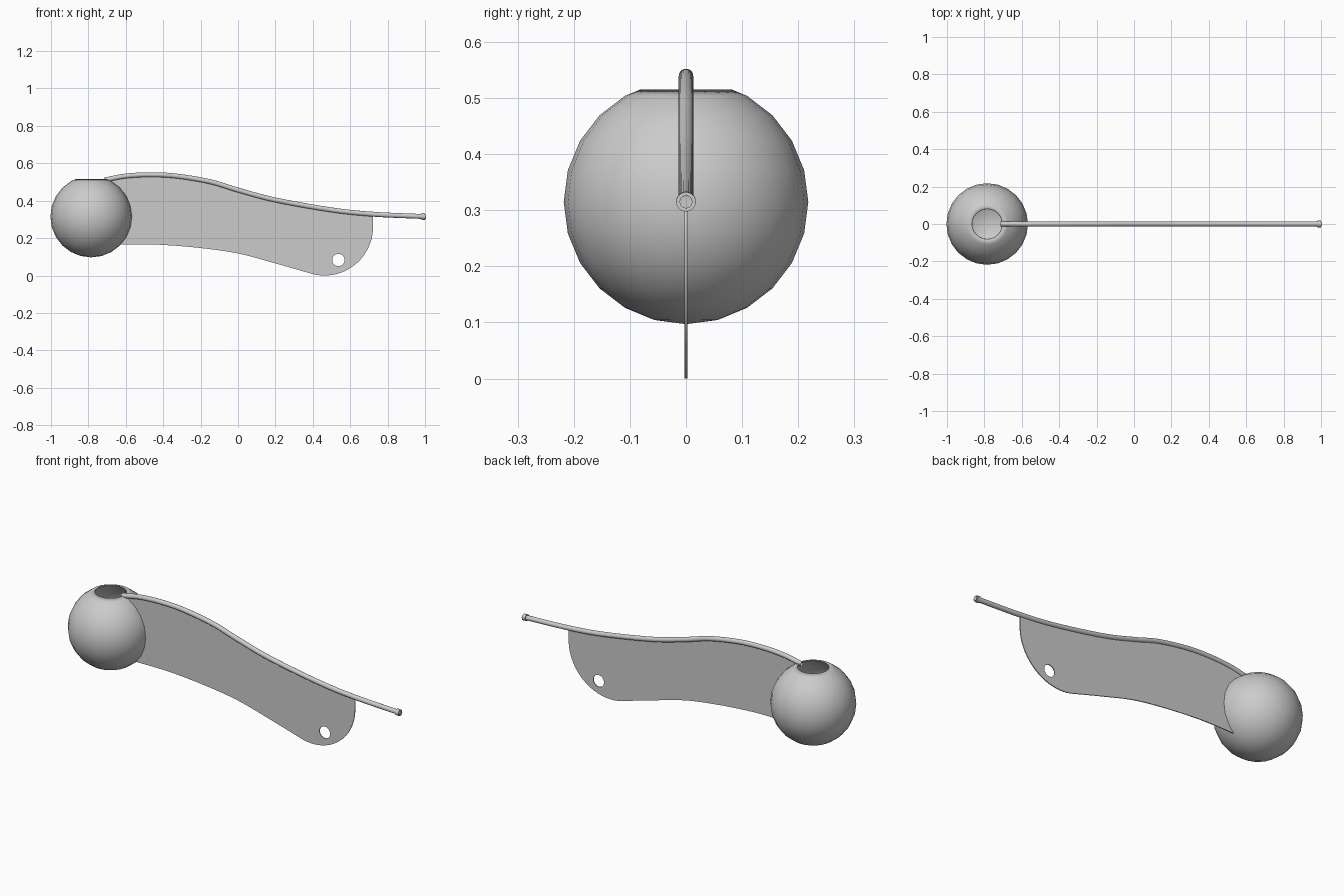
import bpy, bmesh, math
from mathutils import Vector

if "Cube" in bpy.data.objects:
    bpy.data.objects.remove(bpy.data.objects["Cube"])

CX, CZ, R = -0.785, 0.315, 0.218   # bowl centre and radius


def spline(pts, n=6):
    """Catmull-Rom samples through (x, z) points."""
    p = [Vector(q) for q in pts]
    p = [2 * p[0] - p[1]] + p + [2 * p[-1] - p[-2]]
    out = []
    for i in range(1, len(p) - 2):
        a, b, c, d = p[i - 1:i + 3]
        for k in range(n):
            t = k / n
            out.append(0.5 * (2 * b + (c - a) * t + (2 * a - 5 * b + 4 * c - d) * t * t
                              + (3 * b - a - 3 * c + d) * t ** 3))
    return out + [p[-2]]


def arc(cx, cz, r, a0, a1, n):
    return [Vector((cx + r * math.cos(math.radians(a0 + (a1 - a0) * i / n)),
                    cz + r * math.sin(math.radians(a0 + (a1 - a0) * i / n)))) for i in range(n + 1)]


def finish(bm, name, angle):
    bmesh.ops.recalc_face_normals(bm, faces=bm.faces)
    me = bpy.data.meshes.new(name)
    bm.to_mesh(me)
    bm.free()
    ob = bpy.data.objects.new(name, me)
    bpy.context.collection.objects.link(ob)
    bpy.ops.object.select_all(action='DESELECT')
    ob.select_set(True)
    bpy.context.view_layer.objects.active = ob
    bpy.ops.object.shade_smooth_by_angle(angle=math.radians(angle))
    return ob


# Hollow spherical bowl, cut flat at the top
bm = bmesh.new()
bmesh.ops.create_uvsphere(bm, u_segments=24, v_segments=12, radius=R)
bmesh.ops.bisect_plane(bm, geom=bm.verts[:] + bm.edges[:] + bm.faces[:], plane_co=(0, 0, 0.2),
                       plane_no=(0, 0, 1), clear_outer=True)
bmesh.ops.translate(bm, verts=bm.verts, vec=(CX, 0, CZ))
bowl = finish(bm, "bowl", 40)
wall = bowl.modifiers.new("wall", 'SOLIDIFY')
wall.thickness = 0.006
wall.offset = -1

# Curved hollow stem with a small flange at the mouth end
path = spline([(-0.713, 0.511), (-0.6, 0.532), (-0.47, 0.539), (-0.33, 0.532), (-0.15, 0.502),
               (0, 0.457), (0.2, 0.404), (0.5, 0.351), (0.72, 0.328), (0.98, 0.316), (1, 0.315)])
last = len(path) - 1
flange = last - 6
rings = [(i, 0.013) for i in range(flange + 1)] + [(flange, 0.0175), (last, 0.0175)]
rings += [(i, 0.0115) for i in range(last, -1, -1)]
bm = bmesh.new()
SEG = 20
loops = []
for i, r in rings:
    t = (path[min(i + 1, last)] - path[max(i - 1, 0)]).normalized()
    if i == last:
        t = Vector((1, 0))
    loop = []
    for k in range(SEG):
        a = 2 * math.pi * k / SEG
        s = r * math.sin(a)
        loop.append(bm.verts.new((path[i].x - t.y * s, r * math.cos(a), path[i].y + t.x * s)))
    loops.append(loop)
for j, A in enumerate(loops):
    B = loops[(j + 1) % len(loops)]
    for k in range(SEG):
        m = (k + 1) % SEG
        bm.faces.new((A[k], A[m], B[m], B[k]))
finish(bm, "stem", 35)

# Thin web plate under the stem, with a round hole
top = [p - Vector((0, 0.012)) for p in path if -0.68 < p.x < 0.715]
right_top = Vector((0.722, 0.316))
bottom = spline([(-0.634, 0.165), (-0.5, 0.166), (-0.39, 0.163), (-0.2, 0.147), (0, 0.118),
                 (0.2, 0.065), (0.395, 0.009)])
outline = (bottom + arc(0.462, 0.26, 0.26, -103, 0, 24) + [right_top] + top[::-1]
           + arc(CX, CZ, R - 0.004, 60, -42, 20))
hole = arc(0.537, 0.083, 0.033, 0, 345, 23)
cu = bpy.data.curves.new("web_plate", 'CURVE')
cu.dimensions = '2D'
cu.fill_mode = 'BOTH'
cu.extrude = 0.0025
for pts in (outline, hole):
    sp = cu.splines.new('POLY')
    sp.points.add(len(pts) - 1)
    for q, p in zip(sp.points, pts):
        q.co = (p.x, p.y, 0, 1)
    sp.use_cyclic_u = True
plate = bpy.data.objects.new("web_plate", cu)
plate.rotation_euler.x = math.pi / 2
bpy.context.collection.objects.link(plate)
bpy.ops.object.select_all(action='DESELECT')
plate.select_set(True)
bpy.context.view_layer.objects.active = plate
bpy.ops.object.convert(target='MESH')
